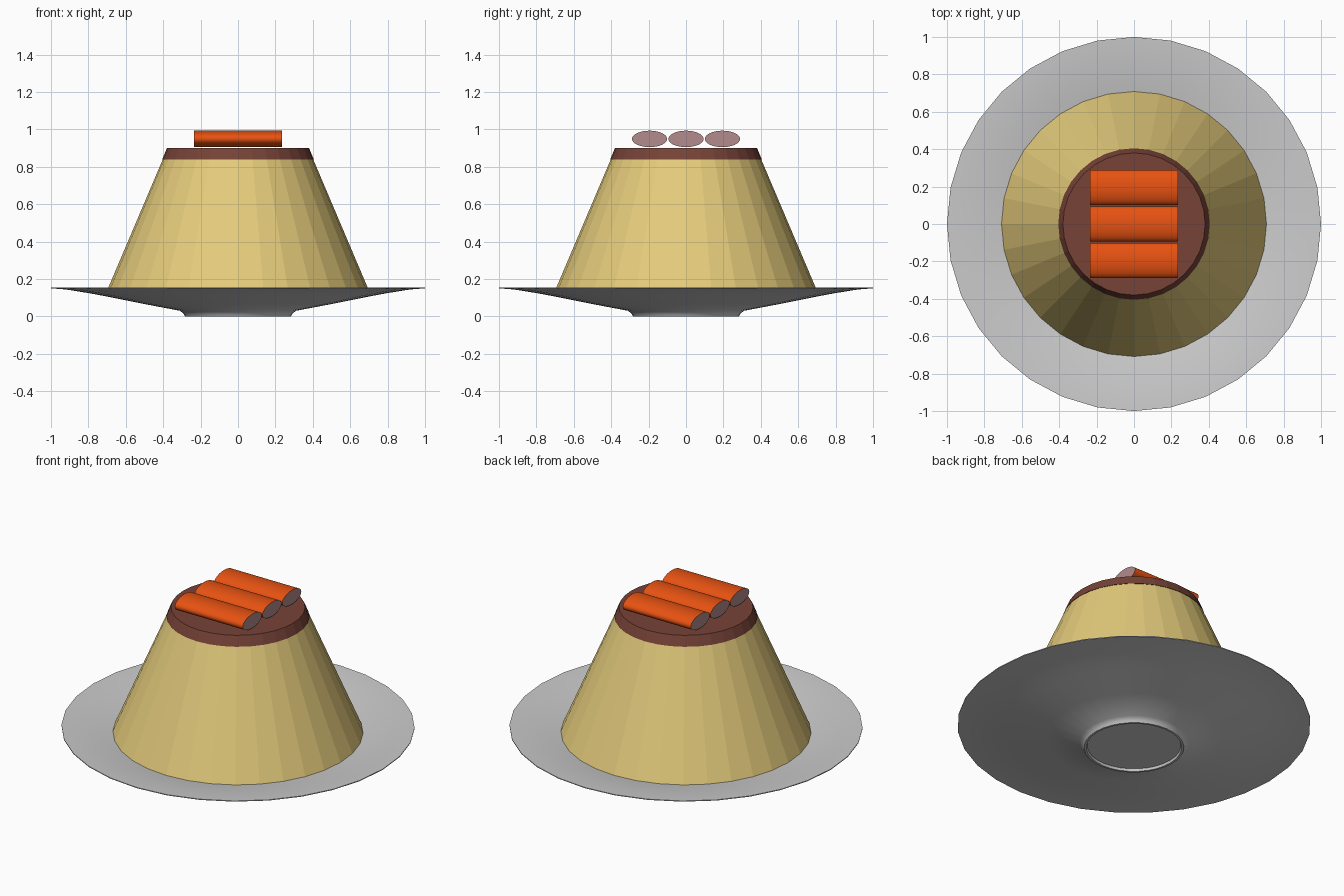
import bpy, bmesh, math

if "Cube" in bpy.data.objects:
    bpy.data.objects.remove(bpy.data.objects["Cube"])

SIDES = 32


def material(name, rgb):
    mat = bpy.data.materials.new(name)
    mat.diffuse_color = (*rgb, 1)
    mat.use_nodes = True
    mat.node_tree.nodes["Principled BSDF"].inputs["Base Color"].default_value = mat.diffuse_color
    return mat


def finish(name, bm, mats=(), smooth=False):
    bmesh.ops.recalc_face_normals(bm, faces=bm.faces)
    mesh = bpy.data.meshes.new(name)
    bm.to_mesh(mesh)
    bm.free()
    for mat in mats:
        mesh.materials.append(mat)
    obj = bpy.data.objects.new(name, mesh)
    bpy.context.collection.objects.link(obj)
    if smooth:
        bpy.ops.object.select_all(action='DESELECT')
        obj.select_set(True)
        bpy.context.view_layer.objects.active = obj
        bpy.ops.object.shade_smooth_by_angle(angle=math.radians(30))
    return obj


def lathe(name, profile, mats=(), smooth=False):
    """Spin (radius, z) points into rings and cap both ends."""
    bm = bmesh.new()
    rings = []
    for r, z in profile:
        rings.append([bm.verts.new((r * math.cos(2 * math.pi * i / SIDES),
                                    r * math.sin(2 * math.pi * i / SIDES), z))
                      for i in range(SIDES)])
    for a, b in zip(rings, rings[1:]):
        for i in range(SIDES):
            j = (i + 1) % SIDES
            bm.faces.new((a[i], a[j], b[j], b[i]))
    bm.faces.new(rings[0])
    bm.faces.new(rings[-1])
    return finish(name, bm, mats, smooth)


custard = material("custard", (0.78, 0.60, 0.20))
caramel = material("caramel", (0.18, 0.055, 0.038))
orange = material("orange", (0.80, 0.085, 0.006))
cut_end = material("cut_end", (0.45, 0.26, 0.26))

# Plate: recessed underside, foot ring, shallow bowl, thin rim
lathe("plate", [
    (0.265, 0.014), (0.27, 0.0), (0.283, 0.0), (0.29, 0.014), (0.31, 0.03),
    (0.50, 0.066), (0.71, 0.108), (0.79, 0.123), (0.92, 0.144), (1.0, 0.15),
    (1.0, 0.155), (0.92, 0.151), (0.79, 0.133), (0.71, 0.119),
    (0.50, 0.077), (0.30, 0.04)], smooth=True)

# Pudding body and its caramel cap
lathe("pudding", [(0.71, 0.115), (0.402, 0.84)], [custard])
lathe("caramel_top", [(0.405, 0.84), (0.38, 0.90)], [caramel])

# Three oval fruit pieces lying side by side
for n, y in enumerate((-0.195, 0.0, 0.195), 1):
    bm = bmesh.new()
    bmesh.ops.create_cone(bm, cap_ends=True, segments=SIDES,
                          radius1=1, radius2=1, depth=0.47)
    for v in bm.verts:
        v.co = (v.co.z, y + 0.094 * v.co.x, 0.949 + 0.044 * v.co.y)
    for f in bm.faces:
        f.material_index = 1 if len(f.verts) > 4 else 0
    finish(f"fruit_piece_{n}", bm, [orange, cut_end], smooth=True)
